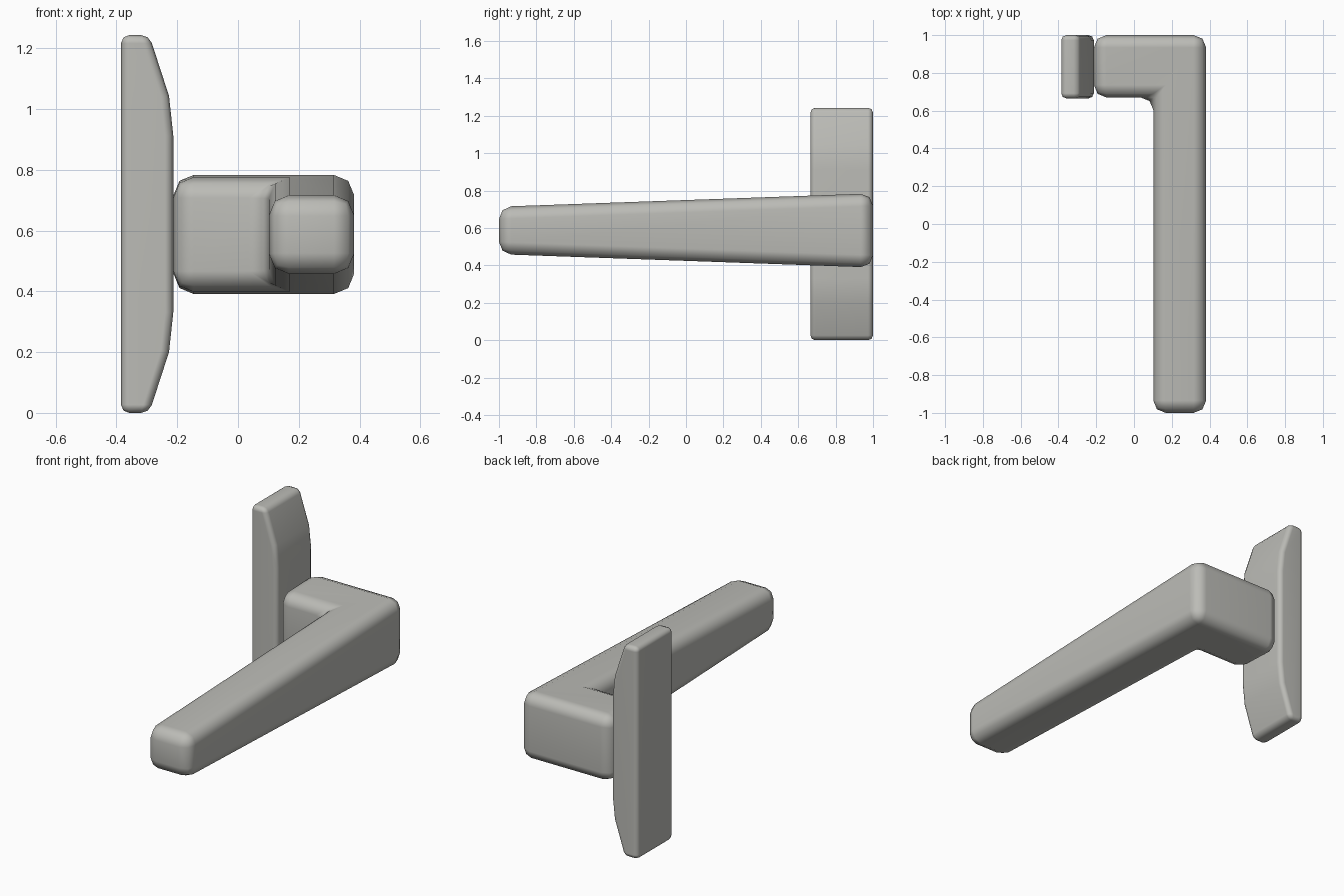
import bpy, bmesh

if "Cube" in bpy.data.objects:
    bpy.data.objects.remove(bpy.data.objects["Cube"])

metal = bpy.data.materials.new("satin grey")
metal.diffuse_color = (0.50, 0.50, 0.47, 1)
metal.use_nodes = True
metal.node_tree.nodes["Principled BSDF"].inputs["Base Color"].default_value = metal.diffuse_color


def prism(name, low, high, bevel, segments):
    """Solid between two matching outlines, with rounded edges."""
    bm = bmesh.new()
    a = [bm.verts.new(p) for p in low]
    b = [bm.verts.new(p) for p in high]
    bm.faces.new(a)
    bm.faces.new(b)
    n = len(a)
    for i in range(n):
        j = (i + 1) % n
        bm.faces.new((a[i], a[j], b[j], b[i]))
    bmesh.ops.recalc_face_normals(bm, faces=bm.faces)
    # round only the clear edges, leaving gentle bends alone
    edges = [e for e in bm.edges if e.calc_face_angle() > 0.45]
    bmesh.ops.bevel(bm, geom=edges, offset=bevel, segments=segments,
                    profile=0.5, affect='EDGES', clamp_overlap=True)
    bmesh.ops.recalc_face_normals(bm, faces=bm.faces)
    mesh = bpy.data.meshes.new(name)
    bm.to_mesh(mesh)
    bm.free()
    mesh.materials.append(metal)
    obj = bpy.data.objects.new(name, mesh)
    bpy.context.collection.objects.link(obj)
    mesh.shade_smooth()
    mod = obj.modifiers.new("even shading", 'WEIGHTED_NORMAL')
    mod.keep_sharp = True
    return obj


# back plate: profile with tapered ends, mirrored about mid height
H = 1.243
lower = [(-0.385, 0), (-0.292, 0), (-0.227, 0.20), (-0.213, 0.33)]
profile = lower + [(x, H - z) for x, z in reversed(lower)]
prism("back_plate",
      [(x, 0.665, z) for x, z in profile],
      [(x, 1.0, z) for x, z in profile], 0.027, 2)


# lever: L shape in plan, getting thinner toward the free end
def half_height(y):
    return 0.127 + (y + 1) / 2 * 0.071


plan = [(-0.212, 1), (-0.212, 0.67), (0.102, 0.67),
        (0.102, -1), (0.382, -1), (0.382, 1)]
prism("lever_handle",
      [(x, y, 0.587 - half_height(y)) for x, y in plan],
      [(x, y, 0.587 + half_height(y)) for x, y in plan], 0.066, 2)
